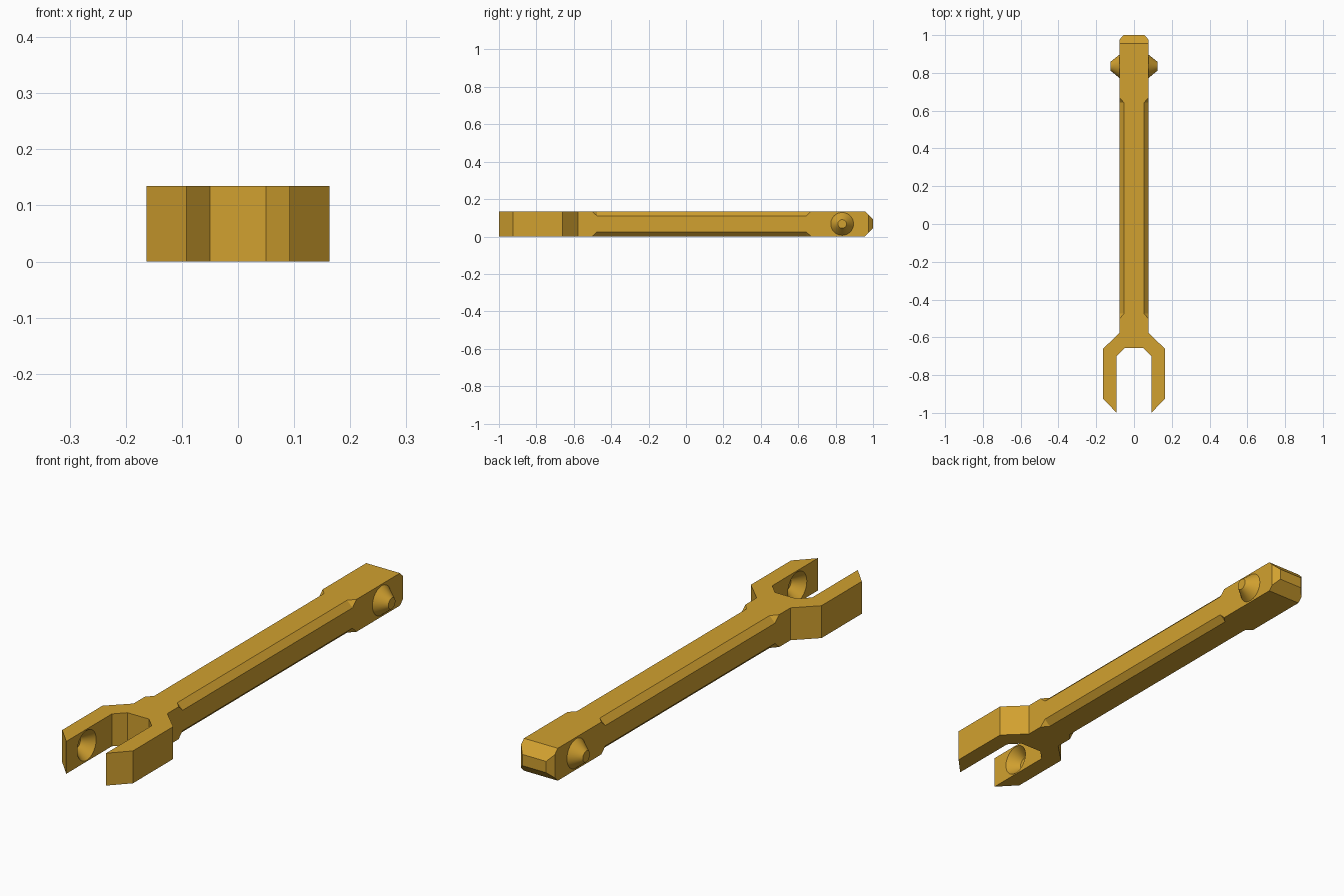
import bpy, bmesh, math
from mathutils import Matrix, Vector

if "Cube" in bpy.data.objects:
    bpy.data.objects.remove(bpy.data.objects["Cube"])

H = 0.135          # bar height
W = 0.078          # bar half width
MID = H / 2

gold = bpy.data.materials.new("ochre_gold")
gold.diffuse_color = (0.64, 0.355, 0.029, 1)
gold.use_nodes = True
gold.node_tree.nodes["Principled BSDF"].inputs["Base Color"].default_value = gold.diffuse_color


def make_object(name, bm):
    bmesh.ops.recalc_face_normals(bm, faces=bm.faces)
    mesh = bpy.data.meshes.new(name)
    bm.to_mesh(mesh)
    bm.free()
    mesh.materials.append(gold)
    ob = bpy.data.objects.new(name, mesh)
    bpy.context.collection.objects.link(ob)
    return ob


def select_only(ob):
    bpy.ops.object.select_all(action='DESELECT')
    ob.select_set(True)
    bpy.context.view_layer.objects.active = ob


def side_cone(name, side, x0, x1, r0, r1, y):
    """Cut-off cone pointing outwards along x."""
    bm = bmesh.new()
    mat = (Matrix.Translation((side * (x0 + x1) / 2, y, MID))
           @ Matrix.Rotation(side * math.pi / 2, 4, 'Y'))
    bmesh.ops.create_cone(bm, cap_ends=True, segments=40, radius1=r0,
                          radius2=r1, depth=x1 - x0, matrix=mat)
    return make_object(name, bm)


def edge_wedge(name, sx, sz):
    """Wedge that chamfers one long edge of the shaft, with sloping ends."""
    a, b = Vector((0.053, 0, MID)), Vector((W, 0, MID - 0.025))
    c = Vector((W, 0, MID))
    m = (a + b) / 2
    bm = bmesh.new()
    for y_in, y_out in ((-0.475, -0.503), (0.643, 0.669)):
        tri = [a + Vector((0, y_in, 0)), b + Vector((0, y_in, 0)),
               c + Vector((0, y_out, 0))]
        centre = m + Vector((0, y_in, 0))
        for p in tri:
            p = centre + (p - centre) * 2      # oversize, same planes
            bm.verts.new((sx * p.x, p.y, MID + sz * p.z))
    bmesh.ops.convex_hull(bm, input=bm.verts)
    return make_object(name, bm)


# Body: forked outline extruded upwards
half = [(0.055, 1.0), (W, 0.975), (W, -0.577), (0.163, -0.66),
        (0.163, -0.925), (0.092, -1.0), (0.092, -0.70), (0.05, -0.657)]
outline = half + [(-x, y) for x, y in reversed(half)]
bm = bmesh.new()
base = bm.faces.new([bm.verts.new((x, y, 0)) for x, y in outline])
ext = bmesh.ops.extrude_face_region(bm, geom=[base])
bmesh.ops.translate(bm, vec=(0, 0, H),
                    verts=[v for v in ext["geom"] if isinstance(v, bmesh.types.BMVert)])
bmesh.ops.recalc_face_normals(bm, faces=bm.faces)

# Sloped tip, top and bottom
for sz in (1, -1):
    cut = bmesh.ops.bisect_plane(
        bm, geom=bm.verts[:] + bm.edges[:] + bm.faces[:],
        plane_co=(0, 0.956, MID + sz * MID), plane_no=(0, 1, sz), clear_outer=True)
    rim = [e for e in cut["geom_cut"] if isinstance(e, bmesh.types.BMEdge)]
    bmesh.ops.holes_fill(bm, edges=rim, sides=0)
body = make_object("forked_bar", bm)

# Cutters: shaft chamfers and the conical sockets inside the fork
cutters = [edge_wedge("chamfer_cutter", sx, sz) for sx in (1, -1) for sz in (1, -1)]
cutters += [side_cone("socket_cutter", s, 0.082, 0.139, 0.070, 0.025, -0.865)
            for s in (1, -1)]
select_only(body)
for c in cutters:
    c.hide_render = True
    mod = body.modifiers.new("cut", 'BOOLEAN')
    mod.operation = 'DIFFERENCE'
    mod.solver = 'EXACT'
    mod.object = c
    bpy.ops.object.modifier_apply(modifier=mod.name)
for c in cutters:
    bpy.data.objects.remove(c)

# Conical studs near the tip
studs = [side_cone("stud_" + n, s, W, 0.125, 0.061, 0.023, 0.835)
         for n, s in (("right", 1), ("left", -1))]

for ob in [body] + studs:
    select_only(ob)
    bpy.ops.object.shade_smooth_by_angle(angle=math.radians(25))
